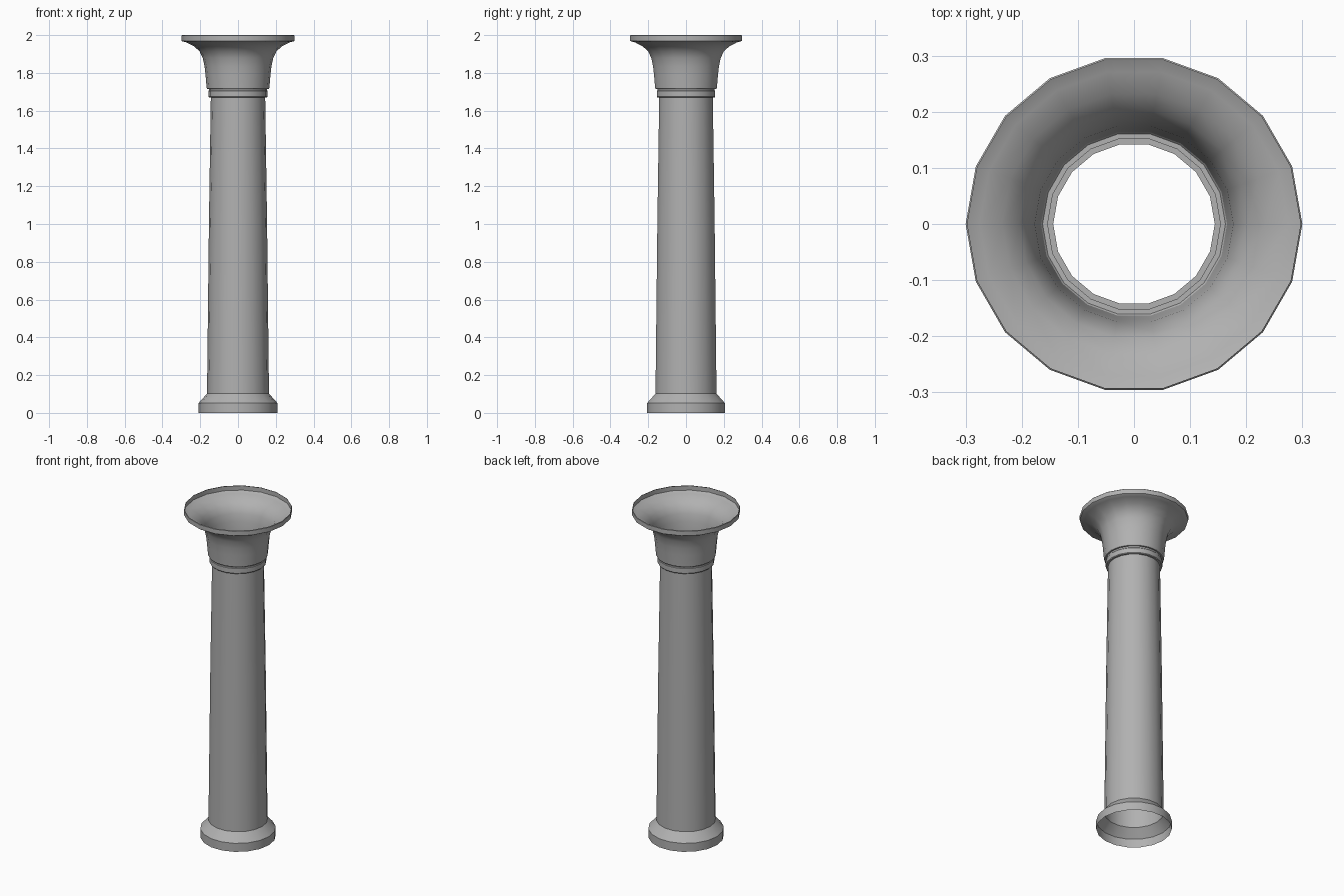
import bpy, math

if "Cube" in bpy.data.objects:
    bpy.data.objects.remove(bpy.data.objects["Cube"])

SIDES = 18

stone = bpy.data.materials.new("grey_stone")
stone.diffuse_color = (0.44, 0.44, 0.44, 1)
stone.use_nodes = True
stone.node_tree.nodes["Principled BSDF"].inputs["Base Color"].default_value = stone.diffuse_color

def lathe(name, profile):
    """Open shell turned around z from (radius, height) points."""
    verts = [(r * math.cos(2 * math.pi * i / SIDES), r * math.sin(2 * math.pi * i / SIDES), z)
             for r, z in profile for i in range(SIDES)]
    faces = []
    for k in range(len(profile) - 1):
        for i in range(SIDES):
            j = (i + 1) % SIDES
            a, b = k * SIDES, (k + 1) * SIDES
            faces.append((a + i, a + j, b + j, b + i))
    mesh = bpy.data.meshes.new(name)
    mesh.from_pydata(verts, [], faces)
    mesh.materials.append(stone)
    ob = bpy.data.objects.new(name, mesh)
    bpy.context.collection.objects.link(ob)
    bpy.ops.object.select_all(action='DESELECT')
    ob.select_set(True)
    bpy.context.view_layer.objects.active = ob
    bpy.ops.object.shade_smooth_by_angle(angle=math.radians(30))
    return ob

# hollow column, open at the bottom and the top
lathe("column", [
    # stepped base
    (0.209, 0.0), (0.209, 0.052), (0.164, 0.102),
    # tapering shaft
    (0.154, 1.0), (0.144, 1.67),
    # neck ring
    (0.154, 1.67), (0.157, 1.674), (0.157, 1.703), (0.154, 1.707), (0.154, 1.716),
    # flared bell capital
    (0.163, 1.716), (0.166, 1.72), (0.172, 1.79), (0.177, 1.835), (0.187, 1.88),
    (0.204, 1.915), (0.235, 1.942), (0.275, 1.962), (0.296, 1.967),
    # rim band
    (0.30, 1.970), (0.30, 1.997), (0.297, 2.0),
])
